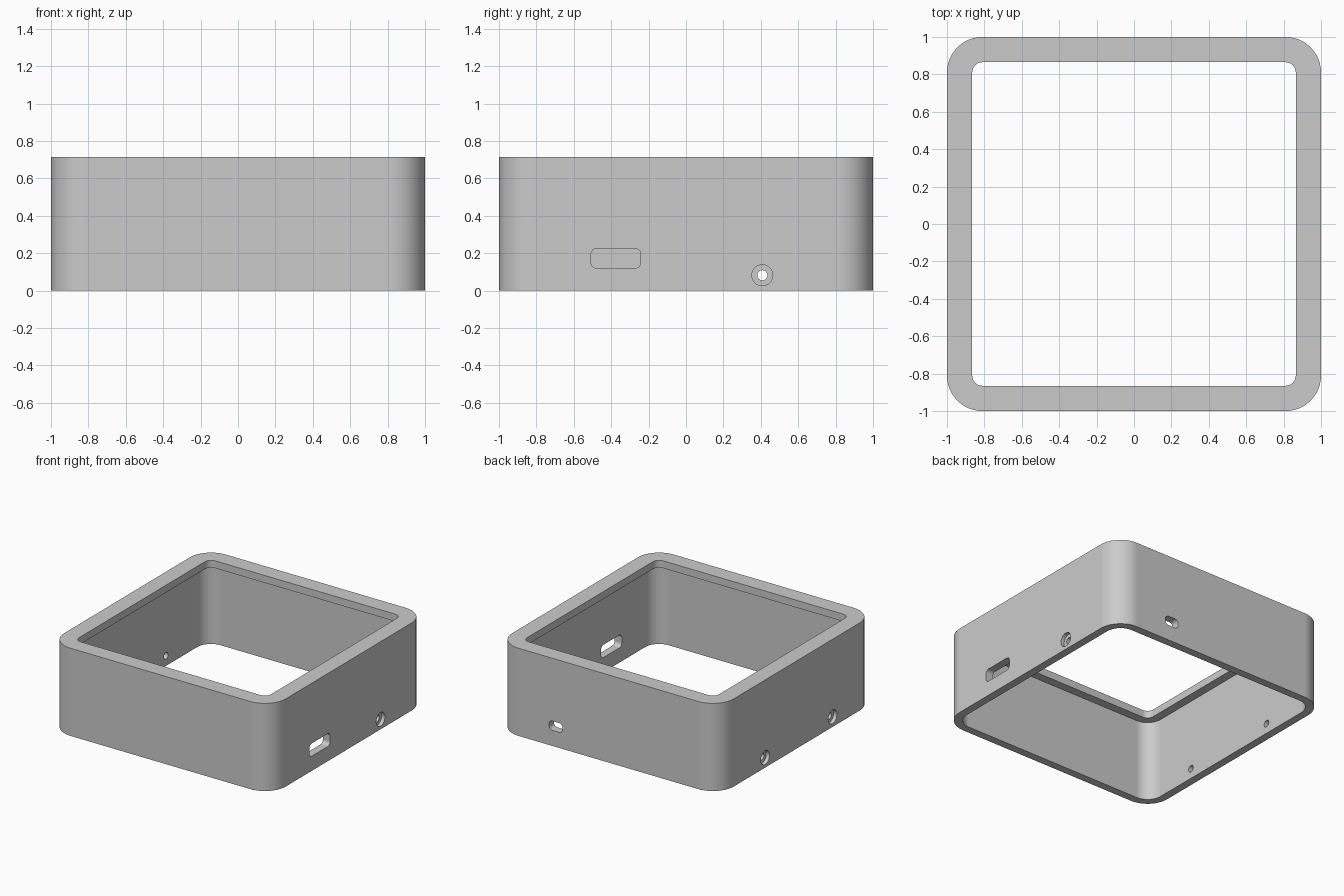
import bpy, bmesh
from math import sin, cos, pi, radians

if "Cube" in bpy.data.objects:
    bpy.data.objects.remove(bpy.data.objects["Cube"])

HEIGHT, WALL, LIP, LIP_DEPTH = 0.715, 0.065, 0.135, 0.06

grey = bpy.data.materials.new("plain grey")
grey.use_nodes = True
colour = (0.6, 0.6, 0.6, 1)
grey.diffuse_color = colour
grey.node_tree.nodes["Principled BSDF"].inputs["Base Color"].default_value = colour


def rounded(a, b, r, w, segments=12):
    """Rounded rectangle of half sizes a and b at level w."""
    points = []
    for quarter, (sx, sy) in enumerate(((1, 1), (-1, 1), (-1, -1), (1, -1))):
        for i in range(segments + 1):
            t = (quarter + i / segments) * pi / 2
            points.append((sx * (a - r) + r * cos(t), sy * (b - r) + r * sin(t), w))
    return points


def loft(name, loops, ring=False, place=lambda u, v, w: (u, v, w)):
    """Skin a stack of loops, capped at both ends or joined into a ring."""
    bm = bmesh.new()
    rows = [[bm.verts.new(place(*p)) for p in loop] for loop in loops]
    pairs = list(zip(rows, rows[1:]))
    if ring:
        pairs.append((rows[-1], rows[0]))
    else:
        bm.faces.new(rows[0])
        bm.faces.new(rows[-1])
    for low, high in pairs:
        for i in range(len(low)):
            bm.faces.new((low[i - 1], low[i], high[i], high[i - 1]))
    bmesh.ops.remove_doubles(bm, verts=bm.verts, dist=0.0001)
    bmesh.ops.recalc_face_normals(bm, faces=bm.faces)
    mesh = bpy.data.meshes.new(name)
    bm.to_mesh(mesh)
    bm.free()
    mesh.materials.append(grey)
    obj = bpy.data.objects.new(name, mesh)
    bpy.context.collection.objects.link(obj)
    return obj


# Hollow square body with an inward lip at the top
inner, lip = 1 - WALL, 1 - LIP
frame = loft("frame", [
    rounded(1, 1, 0.19, 0),
    rounded(1, 1, 0.19, HEIGHT),
    rounded(lip, lip, 0.055, HEIGHT),
    rounded(lip, lip, 0.055, HEIGHT - LIP_DEPTH),
    rounded(inner, inner, 0.125, HEIGHT - LIP_DEPTH),
    rounded(inner, inner, 0.125, 0),
], ring=True)


def slot(name, half_width, half_height, radius, place):
    return loft(name, [rounded(half_width, half_height, radius, w) for w in (0.9, 1.1)],
                place=place)


def screw_hole(name, place):
    steps = ((0.027, 0.9), (0.027, 0.97), (0.056, 0.97), (0.056, 1.1))
    return loft(name, [rounded(r, r, r, w, 8) for r, w in steps], place=place)


def on_side(side, y, z):
    return lambda u, v, w: (side * w, y + u, z + v)


def on_back(x, z):
    return lambda u, v, w: (x + u, w, z + v)


# Ports and counterbored screw holes
cutters = [
    slot("left_port_cutter", 0.133, 0.052, 0.03, on_side(1, -0.375, 0.172)),
    slot("back_port_cutter", 0.06, 0.038, 0.03, on_back(0.475, 0.165)),
    screw_hole("left_screw_cutter", on_side(1, 0.408, 0.082)),
    screw_hole("right_screw_cutter_back", on_side(-1, 0.408, 0.082)),
    screw_hole("right_screw_cutter_front", on_side(-1, -0.46, 0.082)),
]
bpy.context.view_layer.objects.active = frame
frame.select_set(True)
for cutter in cutters:
    cut = frame.modifiers.new("cut", "BOOLEAN")
    cut.operation, cut.solver, cut.object = "DIFFERENCE", "EXACT", cutter
    bpy.ops.object.modifier_apply(modifier=cut.name)
    bpy.data.objects.remove(cutter)

# Smooth corners, crisp edges, flat walls
bpy.ops.object.shade_smooth_by_angle(angle=radians(30))
weighted = frame.modifiers.new("flat walls", "WEIGHTED_NORMAL")
weighted.keep_sharp = True
